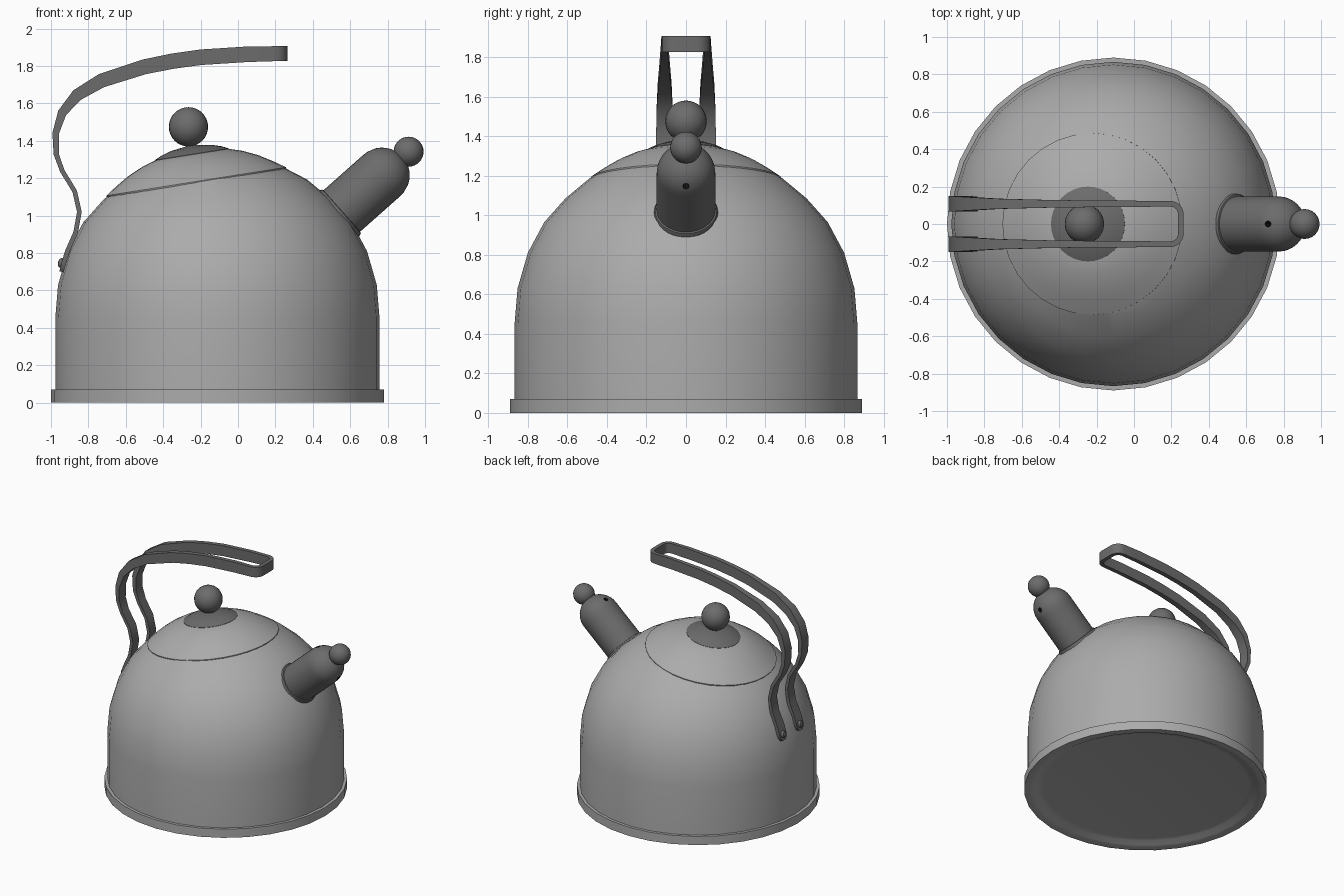
import bpy, bmesh, math
from mathutils import Vector

if "Cube" in bpy.data.objects:
    bpy.data.objects.remove(bpy.data.objects["Cube"])

CX = -0.11                                    # kettle body axis


def material(name, v):
    m = bpy.data.materials.new(name)
    m.diffuse_color = (v, v, v, 1)
    m.use_nodes = True
    m.node_tree.nodes["Principled BSDF"].inputs["Base Color"].default_value = m.diffuse_color
    return m


STEEL = material("steel_grey", 0.41)
DARK = material("dark_grey", 0.15)
BLACK = material("hole_black", 0.005)


def smooth(ob, angle):
    bpy.ops.object.select_all(action='DESELECT')
    ob.select_set(True)
    bpy.context.view_layer.objects.active = ob
    bpy.ops.object.shade_smooth_by_angle(angle=math.radians(angle))


def finish(name, bm, mat, angle=40):
    bmesh.ops.remove_doubles(bm, verts=bm.verts, dist=1e-5)
    bmesh.ops.recalc_face_normals(bm, faces=bm.faces)
    me = bpy.data.meshes.new(name)
    bm.to_mesh(me)
    bm.free()
    me.materials.append(mat)
    ob = bpy.data.objects.new(name, me)
    bpy.context.collection.objects.link(ob)
    smooth(ob, angle)
    return ob


def lathe(profile, origin, axis=(0, 0, 1), segs=32):
    """Spin a (radius, height) profile round an axis."""
    rot = Vector((0, 0, 1)).rotation_difference(Vector(axis).normalized()).to_matrix()
    bm = bmesh.new()
    rings = []
    for r, h in profile:
        angles = [2 * math.pi * i / segs for i in range(segs if r else 1)]
        ring = [bm.verts.new(Vector(origin) + rot @ Vector((r * math.cos(a), r * math.sin(a), h)))
                for a in angles]
        rings.append(ring if r else ring * segs)
    for a, b in zip(rings, rings[1:]):
        for i in range(segs):
            j = (i + 1) % segs
            bm.faces.new(list(dict.fromkeys((a[i], a[j], b[j], b[i]))))
    return bm


def ball(name, centre, r):
    bm = bmesh.new()
    bmesh.ops.create_uvsphere(bm, u_segments=24, v_segments=16, radius=r)
    bmesh.ops.translate(bm, verts=bm.verts, vec=centre)
    return finish(name, bm, DARK)


# Body: domed shell, cut open along the tilted lid plane
lid_axis = Vector((-0.156, 0, 0.988))
lid_pos = Vector((-0.223, 0, 1.18))
dome = [(0.867, 0.05), (0.867, 0.45), (0.852, 0.63), (0.8, 0.81), (0.717, 0.965),
        (0.61, 1.085), (0.48, 1.193), (0.32, 1.276), (0.16, 1.34), (0, 1.36)]
bm = lathe(dome, (CX, 0, 0))
bmesh.ops.bisect_plane(bm, geom=bm.verts[:] + bm.edges[:] + bm.faces[:],
                       plane_co=lid_pos, plane_no=lid_axis, clear_outer=True)
finish("body", bm, STEEL)

# Base rim with recessed bottom
base = [(0, 0.03), (0.755, 0.03), (0.79, 0.025), (0.825, 0.006), (0.85, 0),
        (0.89, 0), (0.89, 0.07), (0.86, 0.07)]
finish("base", lathe(base, (CX, 0, 0)), STEEL, 30)

# Lid, knob plate and knob
finish("lid", lathe([(0.475, -0.02), (0.486, -0.002), (0.486, 0.003), (0.42, 0.048),
                     (0.35, 0.09), (0.27, 0.126), (0.19, 0.151), (0, 0.165)],
                    lid_pos, lid_axis), STEEL)
finish("knob_plate", lathe([(0.2, 0.135), (0.2, 0.15), (0.165, 0.167), (0.11, 0.184),
                            (0, 0.2)], lid_pos, lid_axis), DARK)
ball("knob", (-0.265, 0, 1.475), 0.105)

# Spout: tube with rounded end, collar and ball grip
d = Vector((0.748, 0, 0.664))
side = Vector((-0.664, 0, 0.748))
end = Vector((0.77, 0, 1.216))
R = 0.148
tube = [(0, -0.42), (R, -0.42), (R, -0.03), (R, 0)]
tube += [(R * math.cos(math.radians(a)), R * math.sin(math.radians(a))) for a in range(10, 90, 10)]
tube += [(0, R)]
spout = finish("spout", lathe(tube, end, d), DARK)
finish("spout_collar", lathe([(0.162, -0.42), (0.162, -0.305), (0.156, -0.29), (0.14, -0.285)],
                             end, d), DARK)
ball("spout_ball", end + d * 0.19, 0.08)

# Whistle holes drilled right through the spout
cutter = finish("hole_cutter", lathe([(0, -0.3), (0.016, -0.3), (0.016, 0.3), (0, 0.3)],
                                     end + d * 0.05, side, 16), BLACK)
cutter.hide_render = True
cut = spout.modifiers.new("hole", 'BOOLEAN')
cut.operation = 'DIFFERENCE'
cut.solver = 'EXACT'
cut.material_mode = 'TRANSFER'
cut.object = cutter
bpy.context.view_layer.objects.active = spout
bpy.ops.object.modifier_apply(modifier=cut.name)
bpy.data.objects.remove(cutter)
smooth(spout, 40)

# Handle: half of a looped strap (x, z, thickness, width), mirrored across y
path = [(-.944, .700, .022, .04), (-.940, .715, .022, .07), (-.932, .745, .025, .085),
        (-.912, .81, .025, .085), (-.868, .91, .025, .08), (-.848, 1.02, .025, .08),
        (-.873, 1.13, .025, .08), (-.94, 1.24, .025, .08), (-.972, 1.33, .028, .085),
        (-.975, 1.44, .035, .085), (-.94, 1.55, .048, .08), (-.86, 1.645, .065, .07),
        (-.73, 1.722, .075, .055), (-.5, 1.796, .08, .043), (-.35, 1.826, .082, .038),
        (-.2, 1.847, .083, .036), (.05, 1.863, .083, .032)]
YC, B = 0.108, 0.055
stations = [(Vector((x, YC, z)), Vector((0, 1, 0)), t, w) for x, z, t, w in path]
for a in range(0, 91, 15):
    s, c = math.sin(math.radians(a)), math.cos(math.radians(a))
    stations.append((Vector((.195 + B * s, YC - B + B * c, 1.866)), Vector((s, c, 0)), .08, .03))
stations.append((Vector((.195 + B, 0, 1.866)), Vector((1, 0, 0)), .08, .03))

bm = bmesh.new()
rings = []
for i, (p, s, t, w) in enumerate(stations):
    tan = stations[min(i + 1, len(stations) - 1)][0] - stations[max(i - 1, 0)][0]
    up = s.cross(tan).normalized()
    rings.append([bm.verts.new(p + s * (u * w / 2) + up * (v * t / 2))
                  for u, v in ((-1, -1), (1, -1), (1, 1), (-1, 1))])
for v in rings[-1]:
    v.co.y = 0
for a, b in zip(rings, rings[1:]):
    for i in range(4):
        j = (i + 1) % 4
        bm.faces.new((a[i], a[j], b[j], b[i]))
bm.faces.new(rings[0])
handle = finish("handle", bm, DARK)
mirror = handle.modifiers.new("mirror", 'MIRROR')
mirror.use_axis = (False, True, False)

# Rivets holding the handle feet
for k, y in (("right", -YC), ("left", YC)):
    finish("rivet_" + k, lathe([(0.026, 0), (0.026, 0.014), (0.018, 0.024), (0, 0.027)],
                               (-0.936, y, 0.745), (-0.97, 0, 0.24), 16), DARK)
